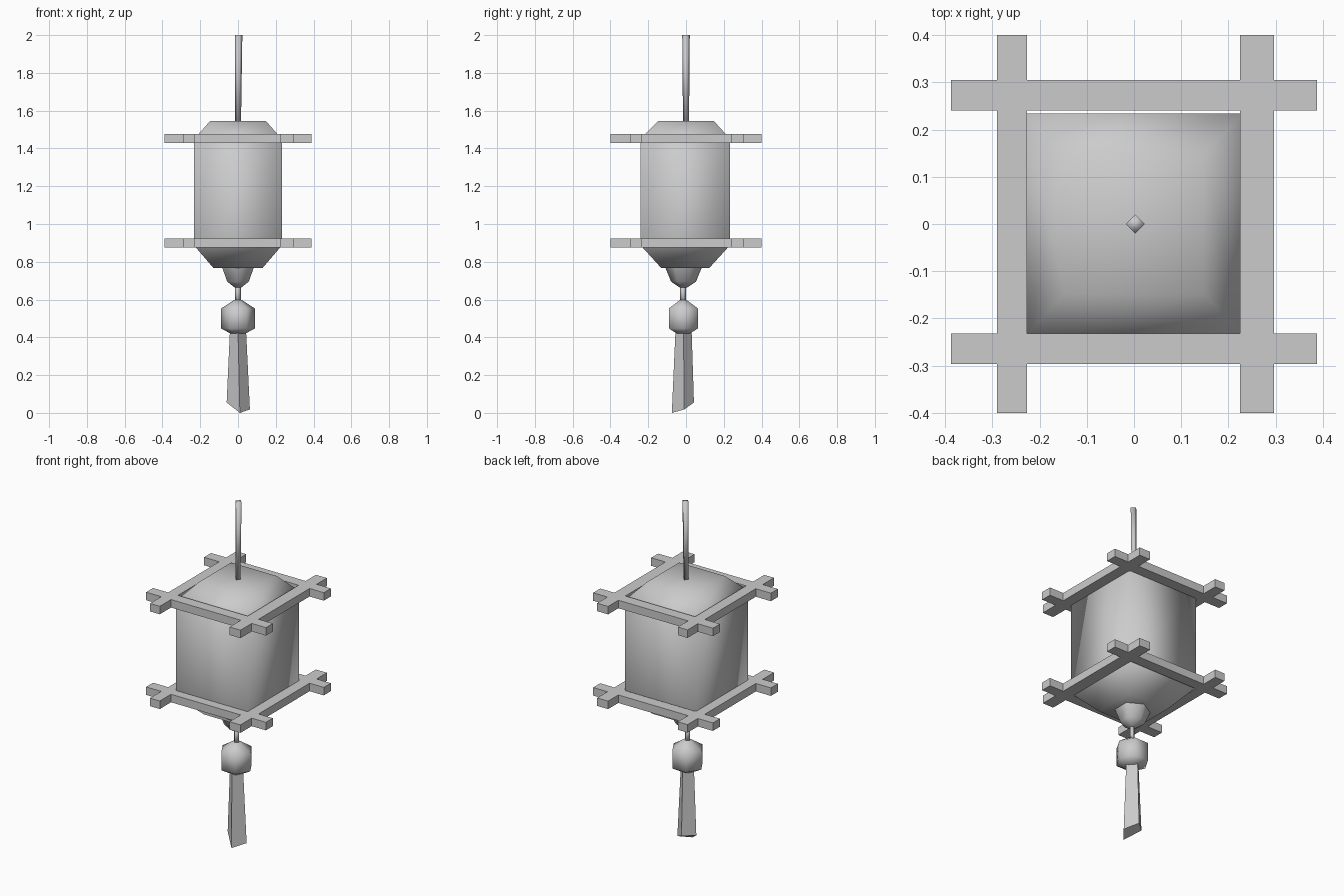
import bpy
import math

if "Cube" in bpy.data.objects:
    bpy.data.objects.remove(bpy.data.objects["Cube"])


def make_mesh(name, verts, faces, smooth=None):
    mesh = bpy.data.meshes.new(name)
    mesh.from_pydata(verts, [], faces)
    mesh.update()
    obj = bpy.data.objects.new(name, mesh)
    bpy.context.collection.objects.link(obj)
    if smooth is not None:
        mesh.shade_smooth()
        if smooth < 180:
            bpy.ops.object.select_all(action='DESELECT')
            obj.select_set(True)
            bpy.context.view_layer.objects.active = obj
            bpy.ops.object.shade_smooth_by_angle(angle=math.radians(smooth))
    return obj


def loft(name, rings, smooth=None):
    """Skin a stack of equal-length rings, listed bottom to top, with caps."""
    n = len(rings[0])
    verts = [p for ring in rings for p in ring]
    faces = [(a * n + i, a * n + (i + 1) % n, (a + 1) * n + (i + 1) % n, (a + 1) * n + i)
             for a in range(len(rings) - 1) for i in range(n)]
    faces.append(tuple(reversed(range(n))))
    faces.append(tuple(range(len(verts) - n, len(verts))))
    return make_mesh(name, verts, faces, smooth)


def ngon(n, r, z, cx=0.0, cy=0.0, start=0.0):
    return [(cx + r * math.cos(start + math.tau * i / n),
             cy + r * math.sin(start + math.tau * i / n), z) for i in range(n)]


def square(x, y, z, cy=0.0):
    return [(-x, cy - y, z), (x, cy - y, z), (x, cy + y, z), (-x, cy + y, z)]


def bar(name, x0, x1, y0, y1, z0, z1):
    ring = [(x0, y0), (x1, y0), (x1, y1), (x0, y1)]
    return loft(name, [[(x, y, z) for x, y in ring] for z in (z0, z1)])


# Paper lantern body with sloped top and tapered base
loft("lantern_body", [square(0.13, 0.127, 0.767, -0.004),
                      square(0.227, 0.23, 0.88, -0.004),
                      square(0.232, 0.238, 0.92, -0.004),
                      square(0.232, 0.238, 1.45, -0.004),
                      square(0.147, 0.147, 1.546)], smooth=180)

# Upper and lower frames of crossed bars
for level, z0, z1 in (("lower", 0.875, 0.922), ("upper", 1.43, 1.477)):
    bar(level + "_frame_front", -0.388, 0.388, -0.296, -0.232, z0, z1)
    bar(level + "_frame_back", -0.388, 0.388, 0.24, 0.305, z0, z1)
    bar(level + "_frame_left", -0.29, -0.227, -0.4, 0.4, z0, z1)
    bar(level + "_frame_right", 0.225, 0.296, -0.4, 0.4, z0, z1)

# Hanging cord and the short cord above the bead
loft("hanging_cord", [ngon(4, 0.016, 1.54), ngon(4, 0.02, 2.0, 0.003)], smooth=180)
loft("lower_cord", [ngon(4, 0.016, 0.58, 0, -0.015), ngon(4, 0.016, 0.68, 0, -0.015)], smooth=180)

# Base knob under the lantern
loft("base_knob", [ngon(6, r, z, 0, -0.013, math.pi / 6)
                   for z, r in ((0.665, 0.022), (0.695, 0.066), (0.768, 0.096))], smooth=60)

# Faceted bead
loft("bead", [ngon(6, r, z, 0, -0.014)
              for z, r in ((0.42, 0.04), (0.447, 0.089), (0.553, 0.089), (0.598, 0.02))], smooth=60)

# Tassel with a slanted end
loft("tassel", [[(-0.06, -0.01, 0.055), (0.01, -0.075, 0.0), (0.063, -0.01, 0.018), (0.0, 0.042, 0.055)],
                ngon(4, 0.043, 0.43, 0, -0.013, math.pi)], smooth=60)
